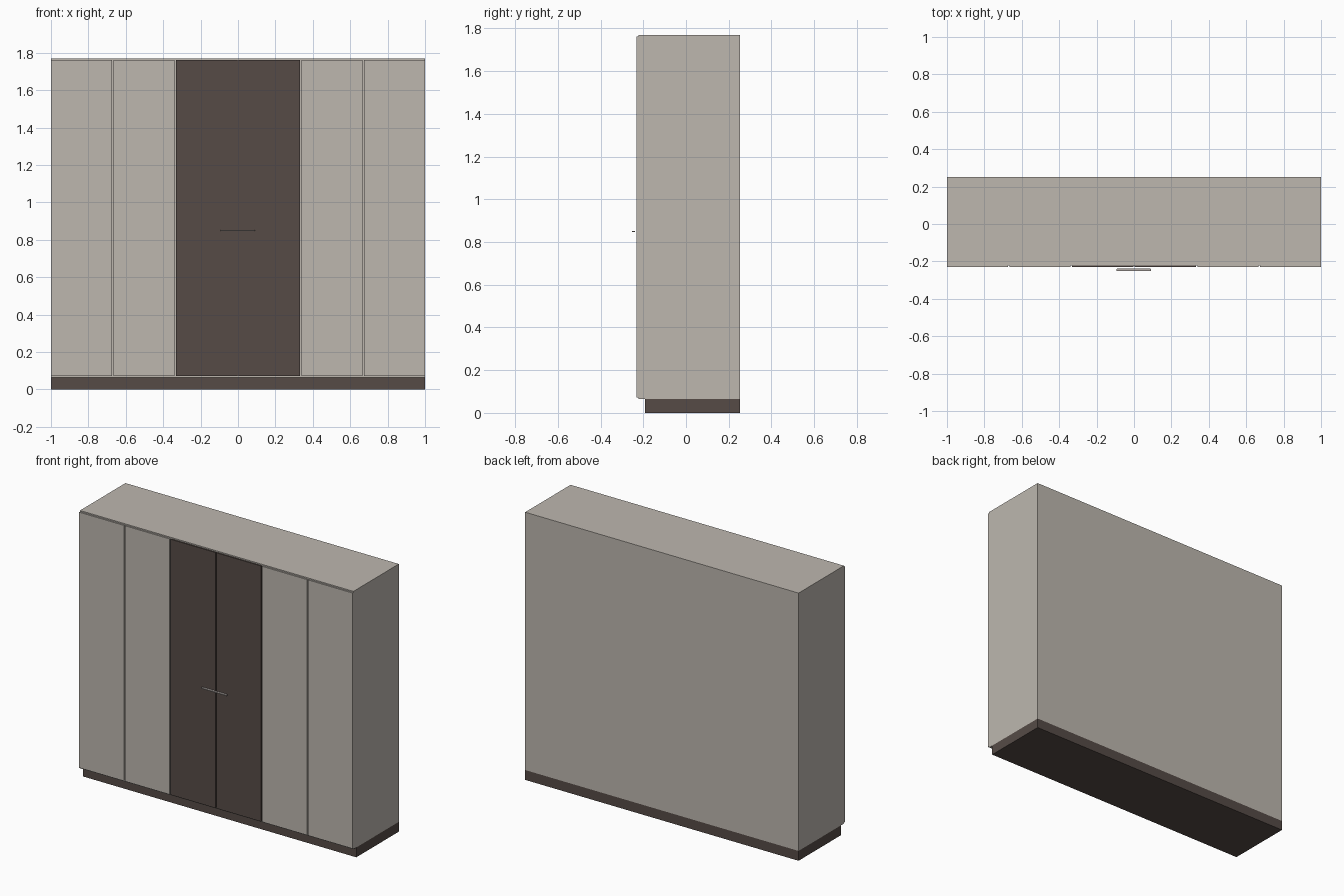
import bpy

if "Cube" in bpy.data.objects:
    bpy.data.objects.remove(bpy.data.objects["Cube"])


def material(name, rgb):
    m = bpy.data.materials.new(name)
    m.diffuse_color = (*rgb, 1.0)
    m.use_nodes = True
    m.node_tree.nodes["Principled BSDF"].inputs["Base Color"].default_value = m.diffuse_color
    return m


LIGHT = material("warm grey", (0.51, 0.475, 0.43))
DARK = material("dark brown", (0.093, 0.071, 0.062))
METAL = material("handle grey", (0.46, 0.42, 0.40))


def box(name, x, y, z, mat):
    """Box from (min, max) ranges on each axis."""
    bpy.ops.mesh.primitive_cube_add(size=1)
    o = bpy.context.object
    o.name = name
    r = (x, y, z)
    o.location = [(a + b) / 2 for a, b in r]
    o.scale = [b - a for a, b in r]
    bpy.ops.object.transform_apply(location=False, rotation=False, scale=True)
    o.data.materials.append(mat)
    return o


# Carcass and recessed plinth
box("cabinet_body", (-1, 1), (-0.222, 0.252), (0.065, 1.77), LIGHT)
box("plinth", (-1, 1), (-0.192, 0.252), (0, 0.065), DARK)

# Six doors, the middle pair dark
GAP = 0.008
PITCH = (2 + GAP) / 6
for i in range(6):
    x0 = -1 + i * PITCH
    box(f"door_{i + 1}", (x0, x0 + PITCH - GAP), (-0.231, -0.222),
        (0.072, 1.762), DARK if i in (2, 3) else LIGHT)

# Dark strip seen through the centre gap
box("centre_gap_strip", (-GAP / 2, GAP / 2), (-0.2235, -0.222), (0.072, 1.762), DARK)

# Handle bar with rounded ends in plan
handle = box("handle_bar", (-0.094, 0.092), (-0.252, -0.238), (0.846, 0.852), METAL)
bev = handle.modifiers.new("rounded_ends", "BEVEL")
bev.width = 0.006
bev.segments = 3
bev.limit_method = "WEIGHT"
weights = handle.data.attributes.new("bevel_weight_edge", "FLOAT", "EDGE")
for e in handle.data.edges:
    a, b = (handle.data.vertices[v].co for v in e.vertices)
    weights.data[e.index].value = 1.0 if abs(a.z - b.z) > 0.001 else 0.0
